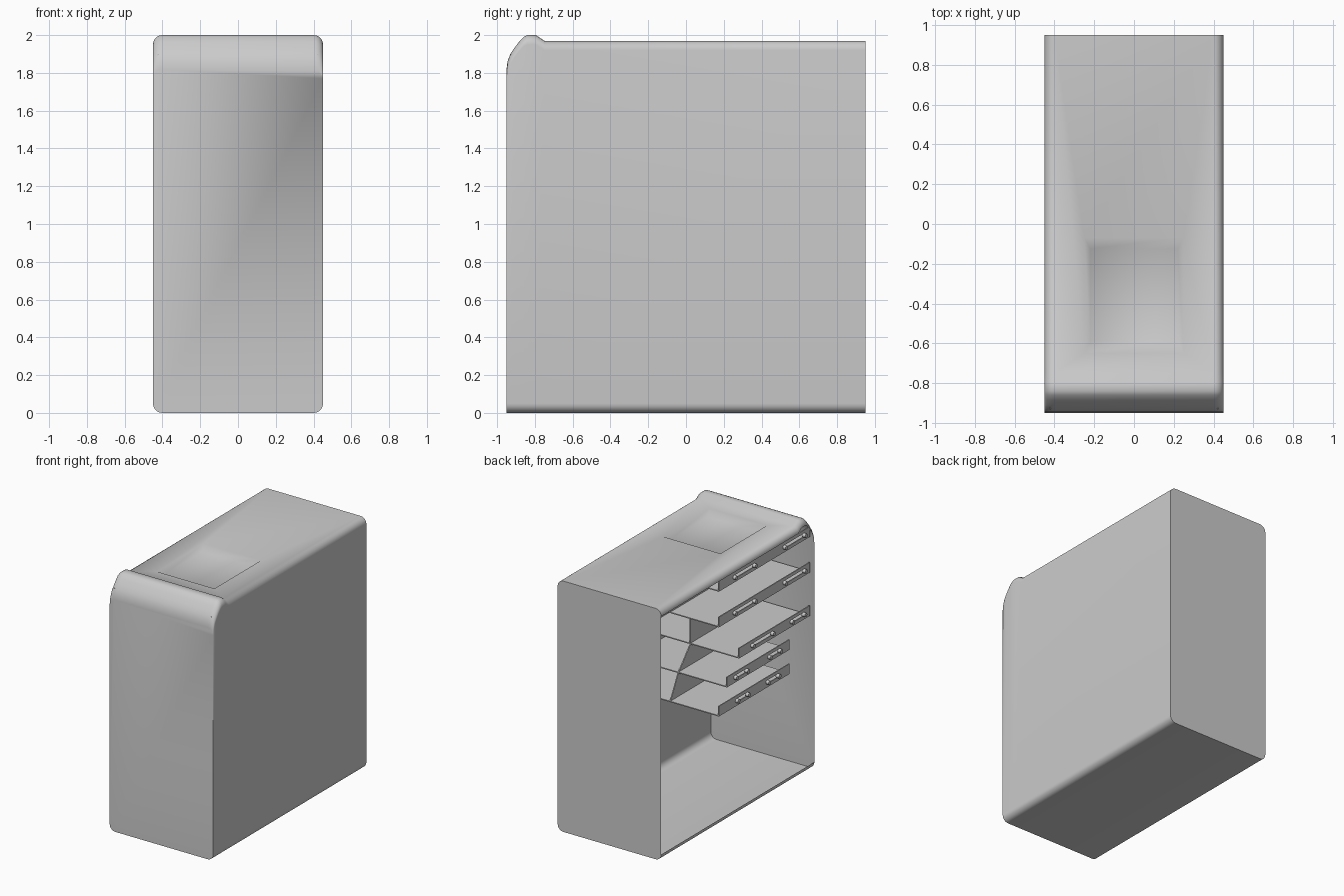
import bpy, bmesh, math
from mathutils import Matrix, Vector

if "Cube" in bpy.data.objects:
    bpy.data.objects.remove(bpy.data.objects["Cube"])

W, R = 0.45, 0.05          # half width and corner radius of the case
TOP, BACK = 1.97, 0.95
N = 6                      # segments per rounded corner


def finish(bm, name, smooth=None):
    bmesh.ops.remove_doubles(bm, verts=bm.verts, dist=0.0002)
    bmesh.ops.recalc_face_normals(bm, faces=bm.faces)
    me = bpy.data.meshes.new(name)
    bm.to_mesh(me)
    bm.free()
    ob = bpy.data.objects.new(name, me)
    bpy.context.collection.objects.link(ob)
    if smooth:
        bpy.ops.object.select_all(action='DESELECT')
        ob.select_set(True)
        bpy.context.view_layer.objects.active = ob
        bpy.ops.object.shade_smooth_by_angle(angle=math.radians(smooth))
    return ob


def box(bm, x0, x1, y0, y1, z0, z1):
    m = (Matrix.Translation(((x0 + x1) / 2, (y0 + y1) / 2, (z0 + z1) / 2))
         @ Matrix.Diagonal((x1 - x0, y1 - y0, z1 - z0, 1)))
    bmesh.ops.create_cube(bm, size=1, matrix=m)


def ring(bm, y, top):
    # rounded rectangle, from the lower right corner anticlockwise
    verts = []
    for k, (cx, cz) in enumerate([(W - R, R), (W - R, top - R),
                                  (R - W, top - R), (R - W, R)]):
        for i in range(N + 1):
            a = math.radians(-90 + 90 * k + 90 * i / N)
            verts.append(bm.verts.new((cx + R * math.cos(a), y, cz + R * math.sin(a))))
    return verts


# case shell: front, raised lip, right wall, floor, roof and back; left side open
bm = bmesh.new()
stations = [(-0.95, 1.82), (-0.945, 1.86), (-0.93, 1.9), (-0.91, 1.93), (-0.885, 1.963),
            (-0.86, 1.99), (-0.84, 2.0), (-0.795, 2.0), (-0.75, TOP), (BACK, TOP)]
rings = [ring(bm, y, z) for y, z in stations]
count = len(rings[0])
left_span, top_span = 3 * (N + 1) - 1, 2 * (N + 1) - 1
for j in range(len(rings) - 1):
    for i in range(count):
        if i == left_span or (i == top_span and j == len(rings) - 2):
            continue
        k = (i + 1) % count
        bm.faces.new((rings[j][i], rings[j][k], rings[j + 1][k], rings[j + 1][i]))
bm.faces.new(rings[0])
bm.faces.new(rings[-1])

# recessed tray in the roof
loops = []
for hx, y0, y1, z in [(W - R, -0.75, BACK, TOP), (0.25, -0.65, -0.07, TOP),
                      (0.22, -0.59, -0.125, TOP - 0.035)]:
    loops.append([bm.verts.new(p) for p in
                  [(-hx, y0, z), (hx, y0, z), (hx, y1, z), (-hx, y1, z)]])
for a, b in zip(loops, loops[1:]):
    for i in range(4):
        k = (i + 1) % 4
        bm.faces.new((a[i], a[k], b[k], b[i]))
bm.faces.new(loops[-1])
finish(bm, "case_shell", 50)


# drive trays: plate with slotted lips and screws on both edges
T, LIP, EDGE = 0.008, 0.08, 0.425
WIDE = [(-0.855, -0.61), (-0.235, 0.01)]
trays = [  # z, front y, back y, slots
    (1.82, -0.93, 0.20, WIDE),
    (1.54, -0.93, 0.20, WIDE),
    (1.20, -0.93, -0.05, [(-0.85, -0.70), (-0.46, -0.21)]),
    (1.03, -0.68, 0.10, [(-0.55, -0.42), (-0.14, 0.0)]),
    (0.84, -0.68, 0.20, [(-0.53, -0.40), (-0.15, -0.02)]),
]
for n, (z, y0, y1, slots) in enumerate(trays, 1):
    bm = bmesh.new()
    box(bm, -EDGE, EDGE, y0, y1, z, z + T)
    for s in (-1, 1):
        xa, xb = sorted((s * EDGE, s * (EDGE - T)))
        box(bm, xa, xb, y0, y1, z, z + 0.028)
        box(bm, xa, xb, y0, y1, z + 0.055, z + LIP)
        ends = [y0] + [v for slot in slots for v in slot] + [y1]
        for a, b in zip(ends[::2], ends[1::2]):
            box(bm, xa, xb, a, b, z + 0.028, z + 0.055)
    finish(bm, f"drive_tray_{n}")

    bm = bmesh.new()
    for s in (-1, 1):
        for y in [v for slot in slots for v in slot]:
            m = (Matrix.Translation((s * (EDGE + 0.008), y, z + 0.042))
                 @ Matrix.Rotation(math.pi / 2, 4, 'Y'))
            bmesh.ops.create_cone(bm, cap_ends=True, segments=12, radius1=0.016,
                                  radius2=0.016, depth=0.03, matrix=m)
    finish(bm, f"tray_screws_{n}", 40)

# centre dividers joining each tray to the one below
for n, (up, low) in enumerate(zip(trays, trays[1:]), 1):
    front = max(up[1], low[1])
    back_up = min(up[2], low[2]) if n == 2 else up[2]
    bm = bmesh.new()
    f = bm.faces.new([bm.verts.new((-0.004, y, z)) for y, z in
                      [(front, low[0]), (low[2], low[0]), (back_up, up[0]), (front, up[0])]])
    g = bmesh.ops.extrude_face_region(bm, geom=[f])
    for v in g["geom"]:
        if isinstance(v, bmesh.types.BMVert):
            v.co += Vector((0.008, 0, 0))
    finish(bm, f"tray_divider_{n}")
